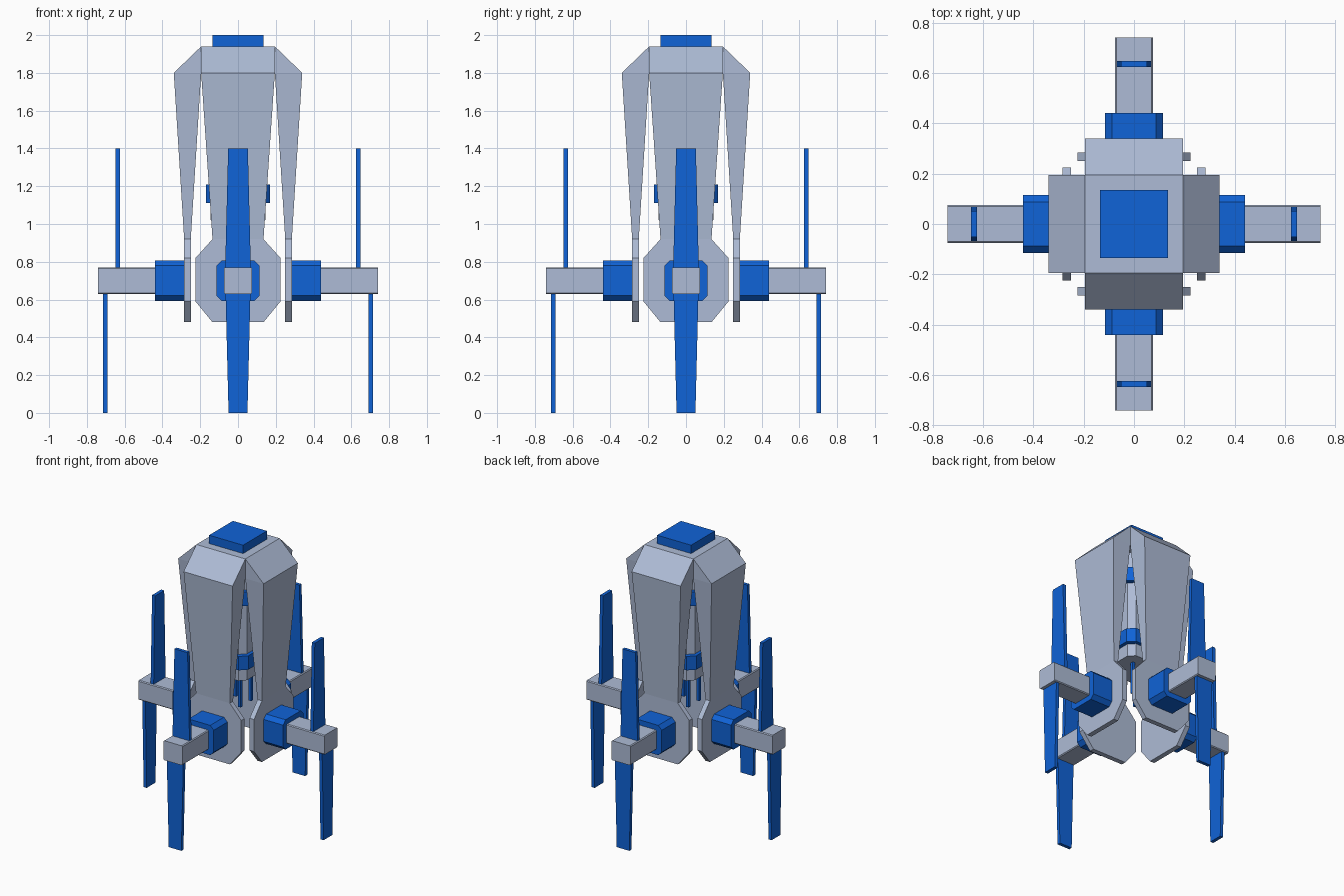
import bpy, bmesh, math
from mathutils import Matrix, Vector

cube = bpy.data.objects.get("Cube")
if cube:
    bpy.data.objects.remove(cube, do_unlink=True)


def material(name, color):
    m = bpy.data.materials.new(name)
    m.use_nodes = True
    m.diffuse_color = color
    m.node_tree.nodes["Principled BSDF"].inputs["Base Color"].default_value = color
    return m


GREY = material("pale_blue_grey", (0.42, 0.50, 0.67, 1))
BLUE = material("bright_blue", (0.005, 0.125, 0.68, 1))


def loft(name, rings, mat, turn=0):
    """Skin a stack of equal-length point rings and cap both ends."""
    bm = bmesh.new()
    loops = [[bm.verts.new(p) for p in ring] for ring in rings]
    n = len(loops[0])
    for a, b in zip(loops, loops[1:]):
        for i in range(n):
            j = (i + 1) % n
            bm.faces.new((a[i], a[j], b[j], b[i]))
    bm.faces.new(loops[0])
    bm.faces.new(loops[-1])
    bmesh.ops.recalc_face_normals(bm, faces=bm.faces)
    bm.transform(Matrix.Rotation(turn, 4, "Z"))
    mesh = bpy.data.meshes.new(name)
    bm.to_mesh(mesh)
    bm.free()
    mesh.materials.append(mat)
    obj = bpy.data.objects.new(name, mesh)
    bpy.context.collection.objects.link(obj)
    return obj


def rect(hw, y0, y1, z):
    return [Vector(p) for p in ((-hw, y0, z), (hw, y0, z), (hw, y1, z), (-hw, y1, z))]


def chamfered(hu, hv, c):
    """Rectangle outline with cut corners."""
    return [(hu - c, -hv), (hu, c - hv), (hu, hv - c), (hu - c, hv),
            (c - hu, hv), (-hu, hv - c), (-hu, c - hv), (c - hu, -hv)]


def column(name, half, chamfer, z0, z1, mat):
    outline = chamfered(half, half, chamfer)
    return loft(name, [[(x, y, z) for x, y in outline] for z in (z0, z1)], mat)


def beam(name, hu, hv, chamfer, y0, y1, mat, turn):
    outline = chamfered(hu, hv, chamfer)
    return loft(name, [[(x, y, ARM_Z + z) for x, z in outline] for y in (y0, y1)], mat, turn)


ARM_Z = 0.70

# Roof and core hanging inside the four panels
loft("roof_block", [rect(0.195, -0.195, 0.195, z) for z in (1.8, 1.94)], GREY)
loft("roof_cap", [rect(0.135, -0.135, 0.135, z) for z in (1.93, 2.0)], BLUE)
column("core_column", 0.145, 0.04, 1.02, 1.81, GREY)
column("core_lower_collar", 0.17, 0.045, 1.11, 1.21, BLUE)
column("core_upper_collar", 0.17, 0.045, 1.57, 1.67, BLUE)

# Panel profile: height, half width, inner and outer distance from the axis
PANEL = [(0.48, 0.135, 0.25, 0.285), (0.59, 0.225, 0.25, 0.285),
         (0.82, 0.225, 0.25, 0.285), (0.92, 0.135, 0.25, 0.285),
         (1.80, 0.195, 0.195, 0.34), (1.94, 0.195, 0.194, 0.195)]

for side, k in (("front", 0), ("left", 1), ("back", 2), ("right", 3)):
    turn = k * math.pi / 2
    # Tapered shell panel with its octagonal foot plate
    loft(side + "_panel", [rect(w, -o, -i, z) for z, w, i, o in PANEL], GREY, turn)
    # Arm and its collar
    beam(side + "_arm", 0.075, 0.07, 0.006, -0.74, -0.27, GREY, turn)
    beam(side + "_arm_collar", 0.115, 0.107, 0.028, -0.44, -0.28, BLUE, turn)
    # Upright and hanging blades
    loft(side + "_upper_blade", [rect(0.068, -0.648, -0.624, 0.76),
                                 rect(0.052, -0.648, -0.624, 1.4)], BLUE, turn)
    loft(side + "_lower_blade", [rect(0.05, -0.716, -0.692, 0),
                                 rect(0.066, -0.716, -0.692, 0.64)], BLUE, turn)
    # Thin prong below the core
    prong = loft(side + "_prong", [rect(0.01, -0.01, 0.01, z) for z in (0.79, 1.03)], BLUE)
    prong.location = Matrix.Rotation(turn, 3, "Z") @ Vector((0.06, -0.06, 0))
